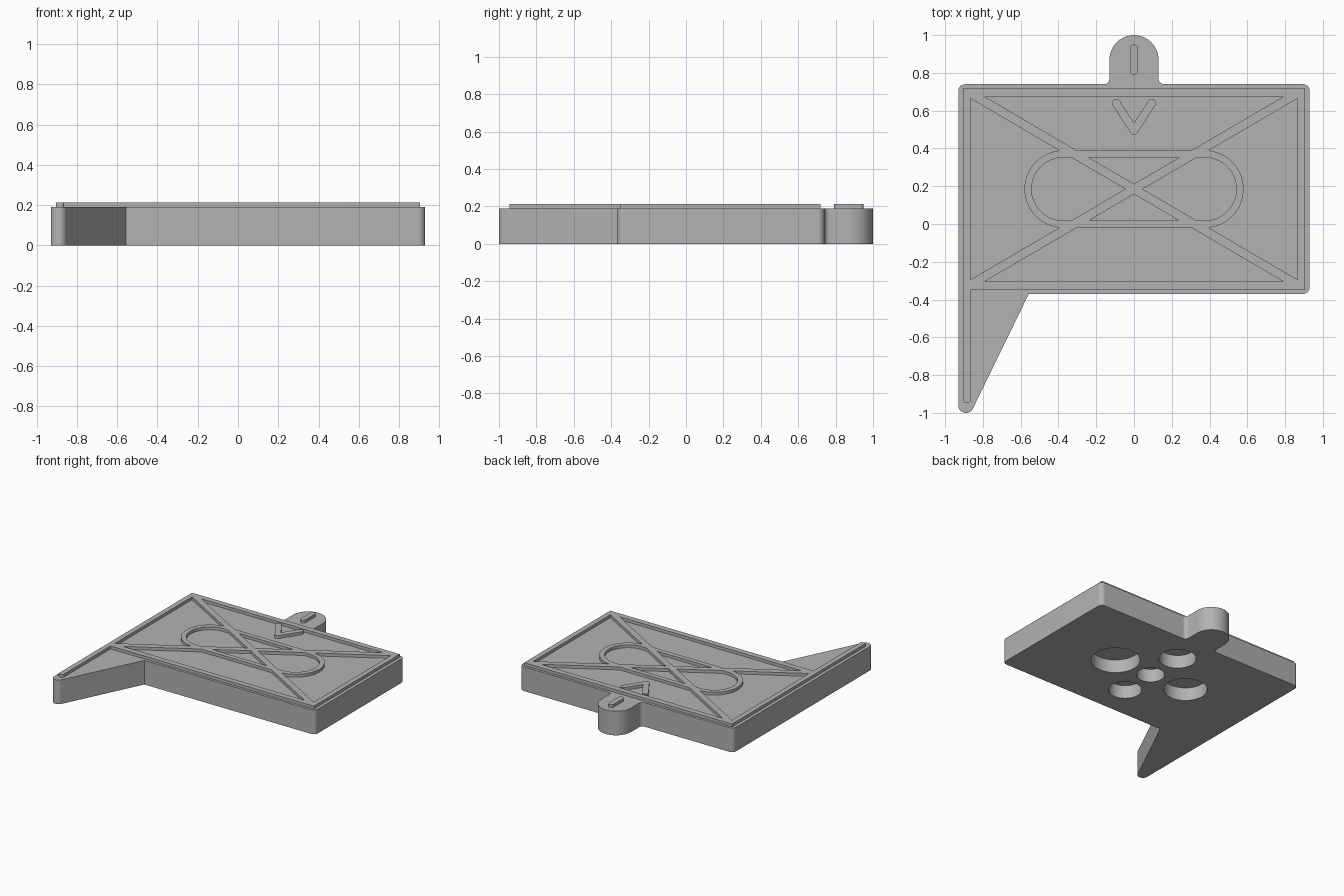
import bpy, bmesh, math
from mathutils import Vector

cube = bpy.data.objects.get("Cube")
if cube:
    bpy.data.objects.remove(cube, do_unlink=True)

PLATE_TOP, RIDGE_TOP = 0.19, 0.213
MID = 0.185          # y of the panel's centre line
SLOPE = 0.585        # slope of the diagonal ribs
HALF = 0.027         # half height of a diagonal rib

grey = bpy.data.materials.new("plain grey")
grey.use_nodes = True
grey.diffuse_color = (0.45, 0.45, 0.45, 1)
grey.node_tree.nodes["Principled BSDF"].inputs["Base Color"].default_value = (0.45, 0.45, 0.45, 1)


def arc(cx, cy, r, a0, a1, n):
    return [(cx + r * math.cos(a0 + (a1 - a0) * i / n),
             cy + r * math.sin(a0 + (a1 - a0) * i / n)) for i in range(n + 1)]


def rounded(corners, n=10):
    """Closed outline from (x, y, radius) corners."""
    out = []
    for i, (x, y, r) in enumerate(corners):
        p = Vector((x, y))
        u = (Vector(corners[i - 1][:2]) - p).normalized()
        w = (Vector(corners[(i + 1) % len(corners)][:2]) - p).normalized()
        if r == 0:
            out.append((x, y))
            continue
        half = u.angle(w) / 2
        d = r / math.tan(half)
        c = p + (u + w).normalized() * (r / math.sin(half))
        s, e = p + u * d - c, p + w * d - c
        a0 = math.atan2(s.y, s.x)
        turn = (math.atan2(e.y, e.x) - a0 + math.pi) % (2 * math.pi) - math.pi
        out += arc(c.x, c.y, r, a0, a0 + turn, n)
    return out


def prism(name, loops, z0, z1):
    """Extrude an outline, with later loops as openings."""
    bm = bmesh.new()
    for loop in loops:
        vs = [bm.verts.new((x, y, z0)) for x, y in loop]
        for a, b in zip(vs, vs[1:] + vs[:1]):
            bm.edges.new((a, b))
    bmesh.ops.remove_doubles(bm, verts=bm.verts[:], dist=0.0005)
    bmesh.ops.triangle_fill(bm, edges=bm.edges[:], use_beauty=True, normal=(0, 0, 1))
    ext = bmesh.ops.extrude_face_region(bm, geom=bm.faces[:], use_keep_orig=True)
    top = [g for g in ext["geom"] if isinstance(g, bmesh.types.BMVert)]
    bmesh.ops.translate(bm, verts=top, vec=(0, 0, z1 - z0))
    bmesh.ops.recalc_face_normals(bm, faces=bm.faces[:])
    mesh = bpy.data.meshes.new(name)
    bm.to_mesh(mesh)
    bm.free()
    mesh.materials.append(grey)
    obj = bpy.data.objects.new(name, mesh)
    bpy.context.collection.objects.link(obj)
    return obj


def smooth(obj):
    bpy.ops.object.select_all(action='DESELECT')
    obj.select_set(True)
    bpy.context.view_layer.objects.active = obj
    bpy.ops.object.shade_smooth_by_angle(angle=math.radians(30))


# Base plate with hanging tab and pointed tail
base = prism("base_plate", [rounded([
    (-0.93, 0.74, 0.035), (-0.13, 0.74, 0.03), (-0.13, 1.0, 0.13),
    (0.13, 1.0, 0.13), (0.13, 0.74, 0.03), (0.93, 0.74, 0.035),
    (0.93, -0.37, 0.035), (-0.557, -0.37, 0),
    (-0.864, -1.0, 0.0398), (-0.93, -1.0, 0.0398)])], 0, PLATE_TOP)

# Round blind pockets in the underside
for x, y, r in [(0.33, MID, 0.178), (-0.33, MID, 0.158), (0, 0.49, 0.135),
                (0, -0.1, 0.12), (0, MID, 0.102)]:
    cutter = prism("pocket_cutter", [arc(x, y, r, 0, 2 * math.pi, 48)[:-1]], -0.05, 0.105)
    cutter.hide_render = True
    mod = base.modifiers.new("pocket", 'BOOLEAN')
    mod.operation, mod.solver, mod.object = 'DIFFERENCE', 'EXACT', cutter
    bpy.context.view_layer.objects.active = base
    bpy.ops.object.modifier_apply(modifier=mod.name)
    bpy.data.objects.remove(cutter, do_unlink=True)
smooth(base)

# Openings of the raised rib pattern, relative to the panel centre
EDGE_X, EDGE_Y = 0.865, 0.49
LOBE_X, OUT_R, IN_R = 0.375, 0.205, 0.167


def above(y):
    return (y - HALF) / SLOPE


long_panel = [(-above(EDGE_Y), EDGE_Y), (above(EDGE_Y), EDGE_Y),
              (above(OUT_R), OUT_R), (-above(OUT_R), OUT_R)]
triangle = [(-above(IN_R), IN_R), (above(IN_R), IN_R), (0, HALF)]
corner_y = SLOPE * EDGE_X - HALF
a = math.radians(84.4)
end_panel = [(EDGE_X, corner_y)] + arc(LOBE_X, 0, OUT_R, a, -a, 32) + [(EDGE_X, -corner_y)]
lobe = ([(HALF / SLOPE, 0), ((IN_R + HALF) / SLOPE, IN_R)]
        + arc(LOBE_X, 0, IN_R, math.pi / 2, -math.pi / 2, 32)
        + [((IN_R + HALF) / SLOPE, -IN_R)])

openings = []
for s in (1, -1):
    for shape in (long_panel, triangle):
        openings.append([(x, MID + s * y) for x, y in shape])
    for shape in (end_panel, lobe):
        openings.append([(s * x, MID + y) for x, y in shape])

# Raised border, tail rib, diagonals and oval in one piece
border = rounded([(-0.905, 0.72, 0), (0.905, 0.72, 0), (0.905, -0.35, 0),
                  (-0.865, -0.35, 0), (-0.865, -0.945, 0.01), (-0.905, -0.945, 0.01)], 4)
smooth(prism("raised_ribs", [border] + openings, PLATE_TOP - 0.005, RIDGE_TOP))

# Raised chevron and tab bar
smooth(prism("raised_chevron", [rounded([
    (-0.1245, 0.646, 0.0215), (0, 0.454, 0.022), (0.1245, 0.646, 0.0215),
    (0.0875, 0.67, 0.0215), (0, 0.535, 0), (-0.0875, 0.67, 0.0215)])],
    PLATE_TOP - 0.005, RIDGE_TOP))
smooth(prism("raised_tab_bar", [rounded([
    (-0.02, 0.79, 0.0195), (0.02, 0.79, 0.0195),
    (0.02, 0.95, 0.0195), (-0.02, 0.95, 0.0195)])], PLATE_TOP - 0.005, RIDGE_TOP))
